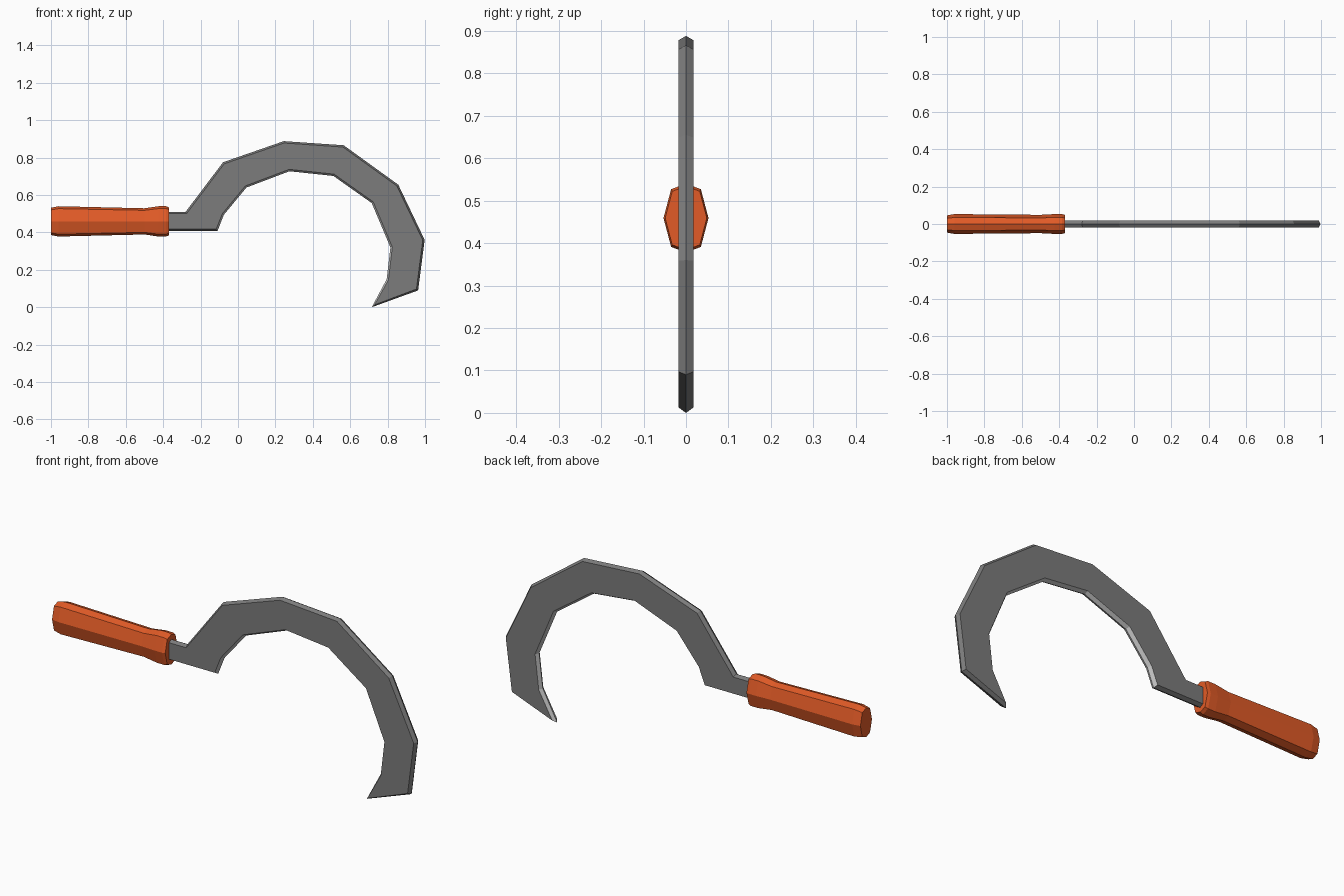
import bpy, bmesh, math
from mathutils import Vector

if "Cube" in bpy.data.objects:
    bpy.data.objects.remove(bpy.data.objects["Cube"])


def material(name, rgb):
    m = bpy.data.materials.new(name)
    m.diffuse_color = (*rgb, 1.0)
    m.use_nodes = True
    m.node_tree.nodes["Principled BSDF"].inputs["Base Color"].default_value = m.diffuse_color
    return m


def finish(bm, name, mats):
    bmesh.ops.recalc_face_normals(bm, faces=bm.faces)
    me = bpy.data.meshes.new(name)
    bm.to_mesh(me)
    bm.free()
    for m in mats:
        me.materials.append(m)
    ob = bpy.data.objects.new(name, me)
    bpy.context.collection.objects.link(ob)
    return ob


steel = material("dark_steel", (0.2, 0.2, 0.2))
edge_steel = material("bright_cutting_edge", (0.55, 0.55, 0.55))
wood = material("orange_handle", (0.76, 0.105, 0.02))

# Blade: outline in x, z; back edge clockwise to the tip, then inner cutting edge
back = [(-0.45, 0.51), (-0.28, 0.51), (-0.08, 0.775), (0.245, 0.888), (0.565, 0.866),
        (0.857, 0.655), (0.998, 0.36), (0.963, 0.09), (0.715, 0.0)]
inner = [(0.795, 0.15), (0.815, 0.32), (0.715, 0.557), (0.51, 0.702), (0.275, 0.727),
         (0.045, 0.64), (-0.075, 0.495), (-0.11, 0.407), (-0.45, 0.407)]
outline = [Vector(p) for p in back + inner]
n = len(outline)
BEVEL, HALF = 0.01, 0.018


def inset(i):
    # mitred inward offset (outline runs clockwise, so inward is to the right)
    p = outline[i]
    a = (p - outline[i - 1]).normalized()
    b = (outline[(i + 1) % n] - p).normalized()
    na, nb = Vector((a.y, -a.x)), Vector((b.y, -b.x))
    m = (na + nb).normalized()
    return p + m * BEVEL * min(1 / max(m.dot(na), 0.1), 2.0)


bm = bmesh.new()
ridge = [bm.verts.new((p.x, 0, p.y)) for p in outline]
cut_start, cut_end = len(back) - 1, n - 2
for side in (-1, 1):
    flat = [bm.verts.new((q.x, side * HALF, q.y)) for q in map(inset, range(n))]
    bm.faces.new(flat)
    for i in range(n):
        j = (i + 1) % n
        f = bm.faces.new((ridge[i], ridge[j], flat[j], flat[i]))
        f.material_index = 1 if cut_start <= i < cut_end else 0
finish(bm, "blade", [steel, edge_steel])

# Handle: eight-sided oval lofted along x with a flared grip end
stations = [(-1.0, 0.046, 0.073), (-0.96, 0.053, 0.081), (-0.5, 0.049, 0.07),
            (-0.425, 0.053, 0.081), (-0.385, 0.053, 0.081), (-0.37, 0.049, 0.075)]
section = [(1, 0), (0.66, 0.84), (0, 1), (-0.66, 0.84),
           (-1, 0), (-0.66, -0.84), (0, -1), (0.66, -0.84)]
bm = bmesh.new()
rings = [[bm.verts.new((x, ry * u, 0.459 + rz * v)) for u, v in section]
         for x, ry, rz in stations]
for r0, r1 in zip(rings, rings[1:]):
    for i in range(8):
        j = (i + 1) % 8
        bm.faces.new((r0[i], r0[j], r1[j], r1[i]))
bm.faces.new(rings[0])
bm.faces.new(rings[-1])
finish(bm, "handle", [wood])
